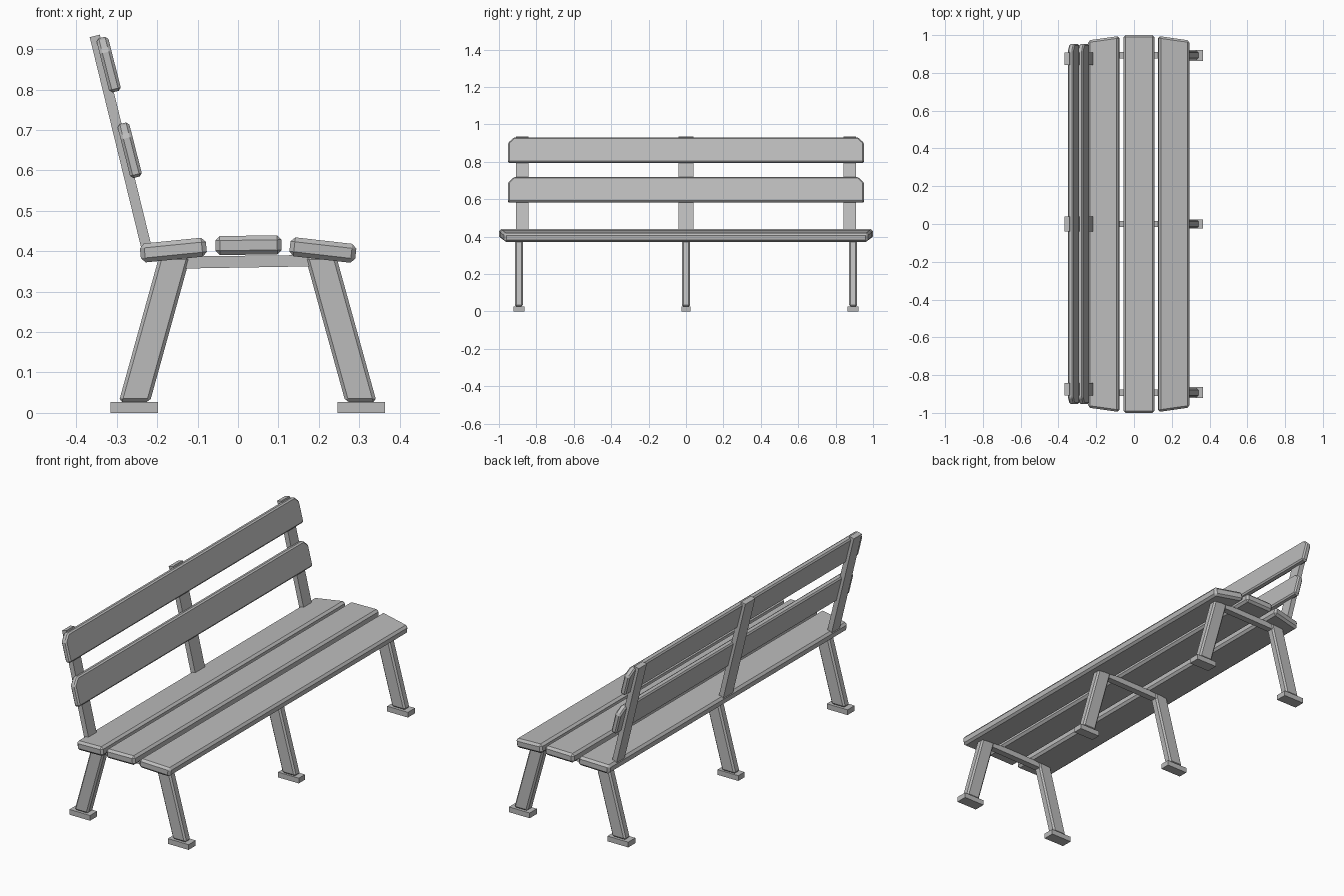
import bpy, bmesh
from math import radians
from mathutils import Matrix

if "Cube" in bpy.data.objects:
    bpy.data.objects.remove(bpy.data.objects["Cube"])

CENTRE = 0.024   # x of the middle of the seat and legs

grey = bpy.data.materials.new("plain grey")
grey.use_nodes = True
grey.diffuse_color = (0.5, 0.5, 0.5, 1)
grey.node_tree.nodes["Principled BSDF"].inputs["Base Color"].default_value = (0.5, 0.5, 0.5, 1)


def finish(name, bm, bevel=0):
    bmesh.ops.recalc_face_normals(bm, faces=bm.faces)
    mesh = bpy.data.meshes.new(name)
    bm.to_mesh(mesh)
    bm.free()
    mesh.materials.append(grey)
    obj = bpy.data.objects.new(name, mesh)
    bpy.context.collection.objects.link(obj)
    if bevel:
        mod = obj.modifiers.new("chamfer", "BEVEL")
        mod.width, mod.segments, mod.limit_method = bevel, 1, "NONE"
    return obj


def prism(name, outline, axis, thickness, offset=0, bevel=0):
    """Extrude an outline along x or y, centred on the offset."""
    bm = bmesh.new()
    to_3d = (lambda a, b, d: (a, d, b)) if axis == "y" else (lambda a, b, d: (d, a, b))
    rings = [[bm.verts.new(to_3d(a, b, offset + s * thickness / 2)) for a, b in outline] for s in (-1, 1)]
    for ring in rings:
        bm.faces.new(ring)
    n = len(outline)
    for i in range(n):
        j = (i + 1) % n
        bm.faces.new((rings[0][i], rings[0][j], rings[1][j], rings[1][i]))
    return finish(name, bm, bevel)


def rect(x0, x1, z0, z1):
    return [(x0, z0), (x1, z0), (x1, z1), (x0, z1)]


# Seat slats: the outer two tilt down and taper in length outwards
def seat_slat(name, x, z, tilt, taper_side):
    bm = bmesh.new()
    bmesh.ops.create_cube(bm, size=1)
    for v in bm.verts:
        half = 1.0 if taper_side == 0 else (0.972 if v.co.x * taper_side > 0 else 0.995)
        v.co = (v.co.x * 0.164, v.co.y * 2 * half, v.co.z * 0.047)
    obj = finish(name, bm, 0.011)
    obj.matrix_world = Matrix.Translation((x, 0, z)) @ Matrix.Rotation(radians(tilt), 4, "Y")


seat_slat("seat_slat_rear", CENTRE - 0.184, 0.403, -5.7, -1)
seat_slat("seat_slat_middle", CENTRE + 0.002, 0.415, -0.8, 0)
seat_slat("seat_slat_front", CENTRE + 0.186, 0.403, 6.5, 1)

# Backrest slats with clipped upper corners
board = [(-0.952, -0.069), (0.952, -0.069), (0.952, 0.038), (0.92, 0.069), (-0.92, 0.069), (-0.952, 0.038)]
for name, x, z in (("lower", -0.268, 0.65), ("upper", -0.32, 0.862)):
    slat = prism("back_slat_" + name, board, "x", 0.03, bevel=0.007)
    slat.matrix_world = Matrix.Translation((x, 0, z)) @ Matrix.Rotation(radians(-14.3), 4, "Y")

# Three frames: leaning post, cross bar, splayed legs and feet
post = [(-0.24, 0.41), (-0.215, 0.416), (-0.342, 0.936), (-0.367, 0.93)]
bar = [(-0.15, 0.357), (0.2, 0.363), (0.2, 0.391), (-0.15, 0.387)]
for name, side in (("right", -1), ("middle", 0), ("left", 1)):
    y = side * 0.893
    prism("back_post_" + name, post, "y", 0.066 if side else 0.08, side * 0.876)
    prism("cross_bar_" + name, bar, "y", 0.034, y)
    for end, s in (("rear", -1), ("front", 1)):
        leg = [(CENTRE + s * a, z) for a, z in ((0.242, 0.027), (0.319, 0.027), (0.219, 0.388), (0.142, 0.388))]
        prism(f"{end}_leg_{name}", leg, "y", 0.044, y, 0.008)
        foot = rect(CENTRE + s * 0.281 - 0.059, CENTRE + s * 0.281 + 0.059, 0, 0.027)
        prism(f"{end}_foot_{name}", foot, "y", 0.058 if side else 0.05, y)
